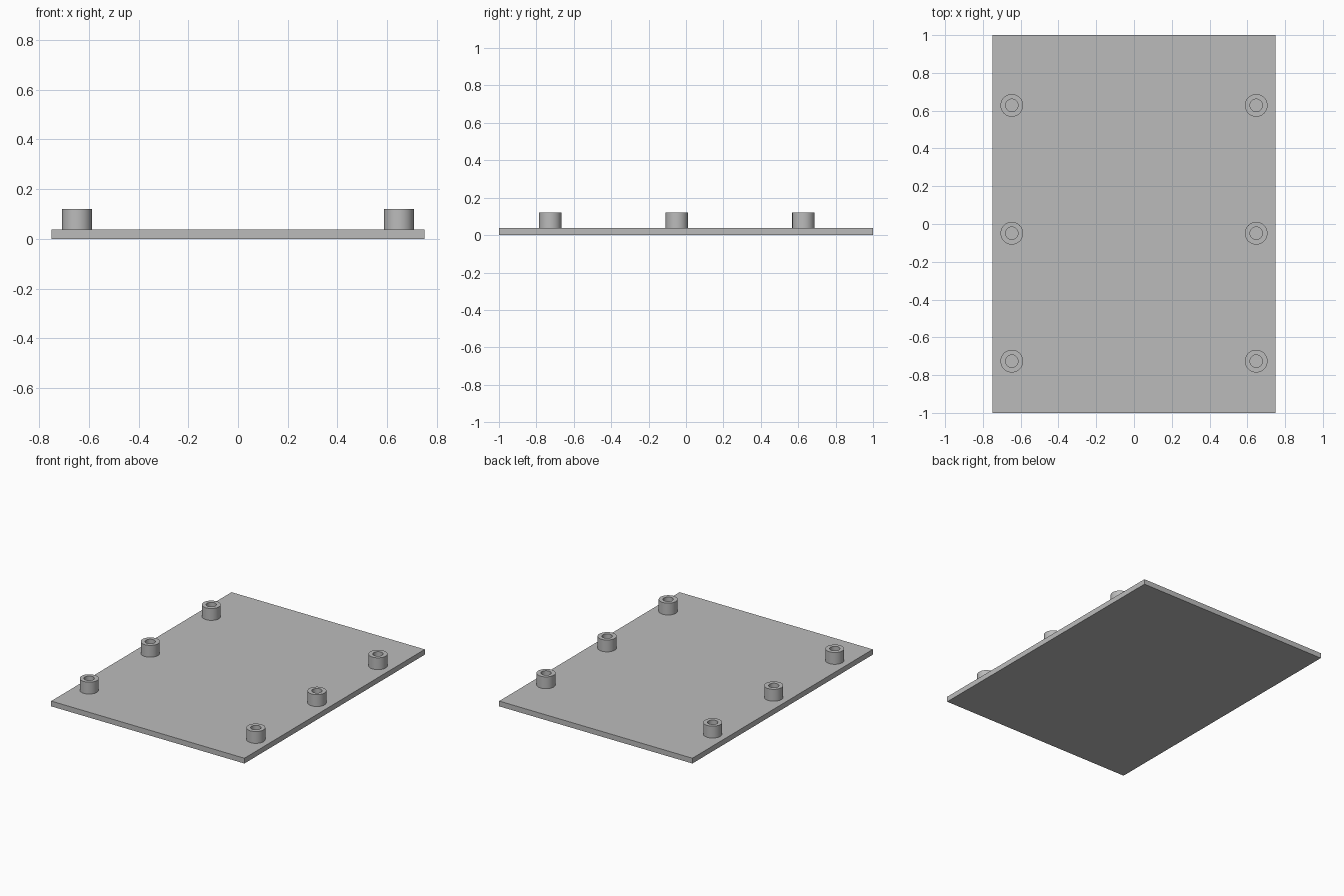
import bpy
import bmesh
import math

if "Cube" in bpy.data.objects:
    bpy.data.objects.remove(bpy.data.objects["Cube"], do_unlink=True)

PLATE_TOP, POST_TOP = 0.037, 0.12
OUTER, BORE, SIDES = 0.06, 0.033, 48

# Single grey material
grey = bpy.data.materials.new("plain_grey")
grey.use_nodes = True
colour = (0.5, 0.5, 0.5, 1)
grey.diffuse_color = colour
grey.node_tree.nodes["Principled BSDF"].inputs["Base Color"].default_value = colour

# Flat base plate
bpy.ops.mesh.primitive_cube_add(size=1, location=(0, 0, PLATE_TOP / 2))
plate = bpy.context.object
plate.name = "base_plate"
plate.scale = (1.5, 2, PLATE_TOP)
bpy.ops.object.transform_apply(location=False, rotation=False, scale=True)
plate.data.materials.append(grey)


def hollow_post(name, x, y):
    """Standoff: an outer wall, flat rim and bore down to the plate."""
    bm = bmesh.new()
    profile = [(OUTER, PLATE_TOP), (OUTER, POST_TOP), (BORE, POST_TOP), (BORE, PLATE_TOP)]
    rings = []
    for radius, z in profile:
        rings.append([bm.verts.new((radius * math.cos(math.tau * i / SIDES),
                                    radius * math.sin(math.tau * i / SIDES), z))
                      for i in range(SIDES)])
    for k, low in enumerate(rings):
        high = rings[(k + 1) % len(rings)]
        for i in range(SIDES):
            j = (i + 1) % SIDES
            bm.faces.new((low[i], low[j], high[j], high[i]))
    bmesh.ops.recalc_face_normals(bm, faces=bm.faces)
    mesh = bpy.data.meshes.new(name)
    bm.to_mesh(mesh)
    bm.free()
    mesh.materials.append(grey)
    post = bpy.data.objects.new(name, mesh)
    post.location = (x, y, 0)
    bpy.context.collection.objects.link(post)
    bpy.ops.object.select_all(action="DESELECT")
    post.select_set(True)
    bpy.context.view_layer.objects.active = post
    bpy.ops.object.shade_smooth_by_angle(angle=math.radians(30))


# Three standoffs along each long edge
for side, x in (("left", 0.647), ("right", -0.647)):
    for row, y in (("front", -0.726), ("middle", -0.049), ("back", 0.628)):
        hollow_post(f"{row}_{side}_standoff", x, y)
